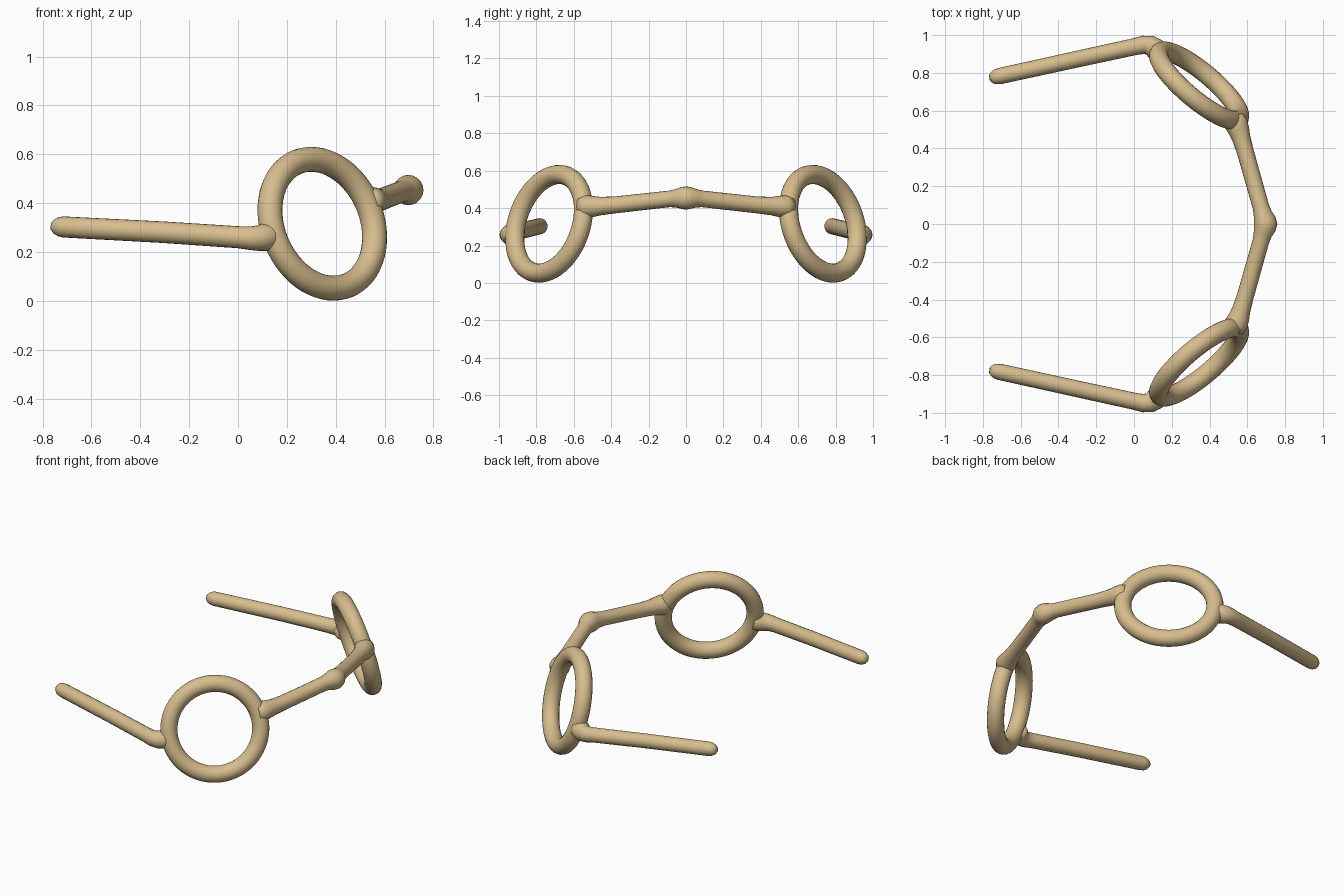
import bpy, bmesh, math
from mathutils import Vector, Matrix

if "Cube" in bpy.data.objects:
    bpy.data.objects.remove(bpy.data.objects["Cube"])

tan = bpy.data.materials.new("warm_tan")
tan.diffuse_color = (0.68, 0.51, 0.27, 1)
tan.use_nodes = True
tan.node_tree.nodes["Principled BSDF"].inputs["Base Color"].default_value = tan.diffuse_color


def finish(ob, mirrored):
    ob.data.materials.append(tan)
    for p in ob.data.polygons:
        p.use_smooth = True
    if mirrored:
        m = ob.modifiers.new("mirror", 'MIRROR')
        m.use_axis = (False, True, False)
        m.use_mirror_merge = False


def sweep(name, pts, mirrored=False, sides=20):
    """Round rod through (x, y, z, radius) points with closed ends."""
    bm = bmesh.new()
    pos = [Vector(p[:3]) for p in pts]
    rings = []
    for i, c in enumerate(pos):
        t = (pos[min(i + 1, len(pos) - 1)] - pos[max(i - 1, 0)]).normalized()
        u = t.cross(Vector((0, 0, 1))).normalized()
        v = u.cross(t)
        r = pts[i][3]
        rings.append([bm.verts.new(c + r * (u * math.cos(a) + v * math.sin(a)))
                      for a in (2 * math.pi * k / sides for k in range(sides))])
    for a, b in zip(rings, rings[1:]):
        for k in range(sides):
            n = (k + 1) % sides
            bm.faces.new((a[k], a[n], b[n], b[k]))
    bm.faces.new(rings[0])
    bm.faces.new(rings[-1])
    bmesh.ops.recalc_face_normals(bm, faces=bm.faces[:])
    me = bpy.data.meshes.new(name)
    bm.to_mesh(me)
    bm.free()
    ob = bpy.data.objects.new(name, me)
    bpy.context.collection.objects.link(ob)
    finish(ob, mirrored)


# lens rims, tilted outward and slightly up
bpy.ops.mesh.primitive_torus_add(major_radius=0.273, minor_radius=0.051,
                                 major_segments=64, minor_segments=20)
rim = bpy.context.object
rim.name = "lens_rim"
turn = Vector((0.62, 0.74, 0.26)).to_track_quat('Z', 'Y').to_matrix().to_4x4()
rim.data.transform(Matrix.Translation((0.345, 0.732, 0.316)) @ turn)
finish(rim, True)

# temple arms with rounded tips and a knuckle at the rim
sweep("temple_arm", [
    (-0.764, 0.772, 0.306, 0.016), (-0.752, 0.774, 0.305, 0.030),
    (-0.735, 0.778, 0.304, 0.039), (-0.715, 0.782, 0.303, 0.043),
    (-0.30, 0.873, 0.281, 0.044), (0.0, 0.938, 0.261, 0.045),
    (0.05, 0.949, 0.257, 0.048), (0.085, 0.945, 0.257, 0.053),
    (0.115, 0.925, 0.262, 0.058), (0.145, 0.90, 0.268, 0.052)], True)

# bridge with flared ends and a wider centre
half = [(0.525, 0.56, 0.405, 0.055), (0.542, 0.53, 0.407, 0.062),
        (0.555, 0.495, 0.409, 0.056), (0.568, 0.455, 0.411, 0.049),
        (0.59, 0.38, 0.417, 0.045), (0.672, 0.09, 0.449, 0.044),
        (0.681, 0.055, 0.452, 0.049), (0.692, 0.022, 0.454, 0.059)]
sweep("nose_bridge", half + [(0.697, 0, 0.454, 0.062)]
      + [(x, -y, z, r) for x, y, z, r in reversed(half)])
